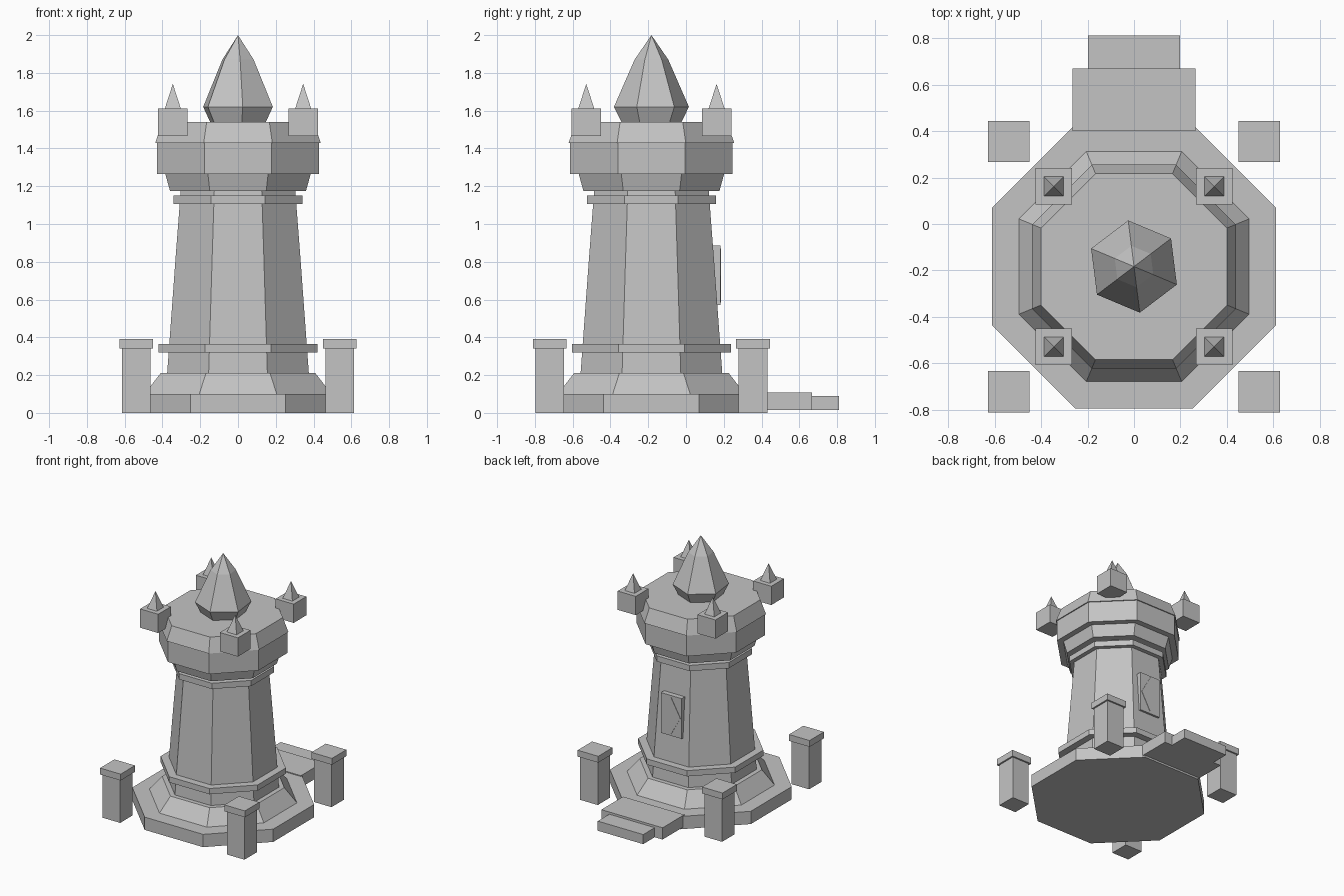
import bpy
import bmesh
from math import cos, sin, pi, radians

old = bpy.data.objects.get("Cube")
if old:
    bpy.data.objects.remove(old, do_unlink=True)

CY = -0.183  # tower axis, set forward to leave room for the entrance steps

stone = bpy.data.materials.new("grey_stone")
stone.use_nodes = True
grey = (0.55, 0.55, 0.55, 1)
stone.diffuse_color = grey
stone.node_tree.nodes["Principled BSDF"].inputs["Base Color"].default_value = grey


def finish(name, bm):
    bmesh.ops.recalc_face_normals(bm, faces=bm.faces)
    mesh = bpy.data.meshes.new(name)
    bm.to_mesh(mesh)
    bm.free()
    mesh.materials.append(stone)
    obj = bpy.data.objects.new(name, mesh)
    bpy.context.collection.objects.link(obj)
    return obj


def turned(name, sides, profile, x=0, y=CY, turn=None):
    """Stack of polygon rings; profile holds (distance to flat side, height)."""
    if turn is None:
        turn = pi / sides
    bm = bmesh.new()
    rings = []
    for flat, z in profile:
        r = flat / cos(pi / sides)
        count = sides if flat > 0 else 1
        rings.append([bm.verts.new((x + r * cos(turn + 2 * pi * i / sides),
                                    y + r * sin(turn + 2 * pi * i / sides), z))
                      for i in range(count)])
    for low, high in zip(rings, rings[1:]):
        for i in range(sides):
            j = (i + 1) % sides
            if len(high) == 1:
                bm.faces.new((low[i], low[j], high[0]))
            else:
                bm.faces.new((low[i], low[j], high[j], high[i]))
    bm.faces.new(rings[0])
    if len(rings[-1]) > 1:
        bm.faces.new(rings[-1])
    return finish(name, bm)


def box(name, x0, x1, y0, y1, z0, z1):
    bm = bmesh.new()
    bmesh.ops.create_cube(bm, size=1)
    for v in bm.verts:
        v.co = (x1 if v.co.x > 0 else x0,
                y1 if v.co.y > 0 else y0,
                z1 if v.co.z > 0 else z0)
    return finish(name, bm)


# Eight-sided tower, bottom to top
turned("base_slab", 8, [(0.61, 0), (0.61, 0.1)])
turned("base_slope", 8, [(0.495, 0.1), (0.41, 0.21)])
turned("shaft", 8, [(0.375, 0.21), (0.332, 0.8), (0.303, 1.18)])
turned("lower_band", 8, [(0.42, 0.32), (0.42, 0.365)])
turned("upper_band", 8, [(0.342, 1.105), (0.342, 1.15)])
turned("flared_collar", 8, [(0.36, 1.175), (0.385, 1.265)])
turned("drum", 8, [(0.43, 1.265), (0.43, 1.43)])
turned("roof_cap", 8, [(0.438, 1.43), (0.40, 1.54)])

# Six-sided spire, turned a little off the tower's faces
k = cos(pi / 6)
turned("spire", 6, [(0.16 * k, 1.54), (0.2 * k, 1.62), (0.09 * k, 1.87), (0, 2)],
       turn=radians(37.2))

# Corner turrets and ground posts
for sx, side in ((1, "left"), (-1, "right")):
    for sy, end in ((1, "back"), (-1, "front")):
        tag = f"_{end}_{side}"
        x, y = sx * 0.345, CY + sy * 0.345
        turned("turret" + tag, 4, [(0.078, 1.465), (0.078, 1.612)], x, y)
        turned("turret_point" + tag, 4, [(0.042, 1.612), (0, 1.742)], x, y)
        x, y = sx * 0.538, CY + sy * 0.538
        turned("post" + tag, 4, [(0.076, 0), (0.076, 0.34)], x, y)
        turned("post_cap" + tag, 4, [(0.089, 0.34), (0.089, 0.39)], x, y)

# Entrance steps at the back
box("upper_step", -0.265, 0.265, 0.40, 0.668, 0.015, 0.107)
box("lower_step", -0.197, 0.197, 0.665, 0.81, 0.015, 0.09)

# Wall panel over the steps, with a thin diamond plate
box("wall_panel", -0.09, 0.09, 0.11, 0.182, 0.57, 0.885)
bm = bmesh.new()
face = bm.faces.new([bm.verts.new((px, 0.18, pz)) for px, pz in
                     ((0.08, 0.728), (0, 0.87), (-0.08, 0.728), (0, 0.585))])
out = bmesh.ops.extrude_face_region(bm, geom=[face])
for v in out["geom"]:
    if isinstance(v, bmesh.types.BMVert):
        v.co.y += 0.005
finish("panel_diamond", bm)
